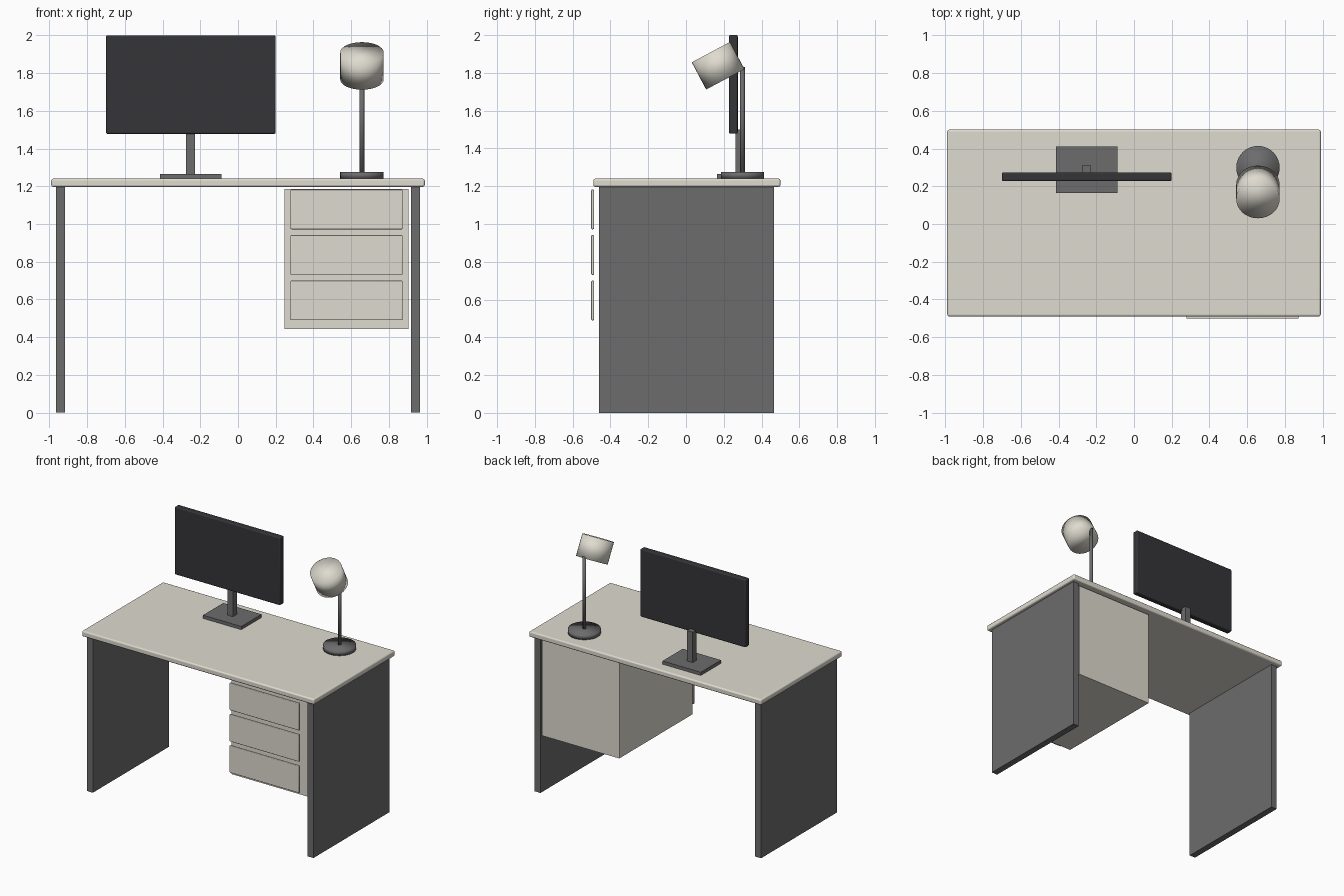
import bpy
from math import radians

if "Cube" in bpy.data.objects:
    bpy.data.objects.remove(bpy.data.objects["Cube"])


def material(name, rgb):
    m = bpy.data.materials.new(name)
    m.diffuse_color = (*rgb, 1)
    m.use_nodes = True
    m.node_tree.nodes["Principled BSDF"].inputs["Base Color"].default_value = m.diffuse_color
    return m


BEIGE = material("beige_laminate", (0.74, 0.71, 0.63))
DARK = material("dark_metal", (0.15, 0.15, 0.155))
BLACK = material("screen_black", (0.035, 0.035, 0.04))


def box(name, x, y, z, mat, bevel=0):
    """Box from (min, max) ranges, optionally with rounded edges."""
    bpy.ops.mesh.primitive_cube_add(
        size=1, location=[(a + b) / 2 for a, b in (x, y, z)])
    ob = bpy.context.object
    ob.name = name
    ob.scale = [b - a for a, b in (x, y, z)]
    bpy.ops.object.transform_apply(location=False, rotation=False, scale=True)
    ob.data.materials.append(mat)
    if bevel:
        mod = ob.modifiers.new("bevel", 'BEVEL')
        mod.width = bevel
        mod.segments = 3
        bpy.ops.object.shade_smooth_by_angle(angle=radians(40))
    return ob


def cylinder(name, r, depth, loc, mat, tilt=0):
    bpy.ops.mesh.primitive_cylinder_add(
        vertices=32, radius=r, depth=depth, location=loc,
        rotation=(radians(tilt), 0, 0))
    ob = bpy.context.object
    ob.name = name
    ob.data.materials.append(mat)
    bpy.ops.object.shade_smooth()
    return ob


# Desk top and side panels
box("desk_top", (-0.99, 0.99), (-0.49, 0.50), (1.197, 1.24), BEIGE, 0.01)
box("left_leg_panel", (-0.966, -0.916), (-0.46, 0.465), (0, 1.197), DARK)
box("right_leg_panel", (0.916, 0.966), (-0.46, 0.465), (0, 1.197), DARK)

# Drawer cabinet with three fronts
box("drawer_cabinet", (0.247, 0.905), (-0.43, 0.46), (0.443, 1.186), BEIGE)
for i in range(3):
    z = 0.49 + i * 0.241
    box(f"drawer_front_{i + 1}", (0.278, 0.873), (-0.502, -0.487),
        (z, z + 0.21), BEIGE, 0.005)

# Monitor
box("monitor_base", (-0.413, -0.087), (0.164, 0.41), (1.24, 1.265), DARK)
box("monitor_post", (-0.275, -0.227), (0.262, 0.311), (1.265, 1.50), DARK)
box("monitor_screen", (-0.70, 0.20), (0.227, 0.274), (1.478, 2.0), BLACK, 0.008)

# Desk lamp
cylinder("lamp_base", 0.115, 0.035, (0.657, 0.299, 1.2575), DARK)
cylinder("lamp_stem", 0.0125, 0.56, (0.657, 0.299, 1.55), DARK)
cylinder("lamp_shade", 0.115, 0.163, (0.657, 0.17, 1.838), BEIGE, 28)
